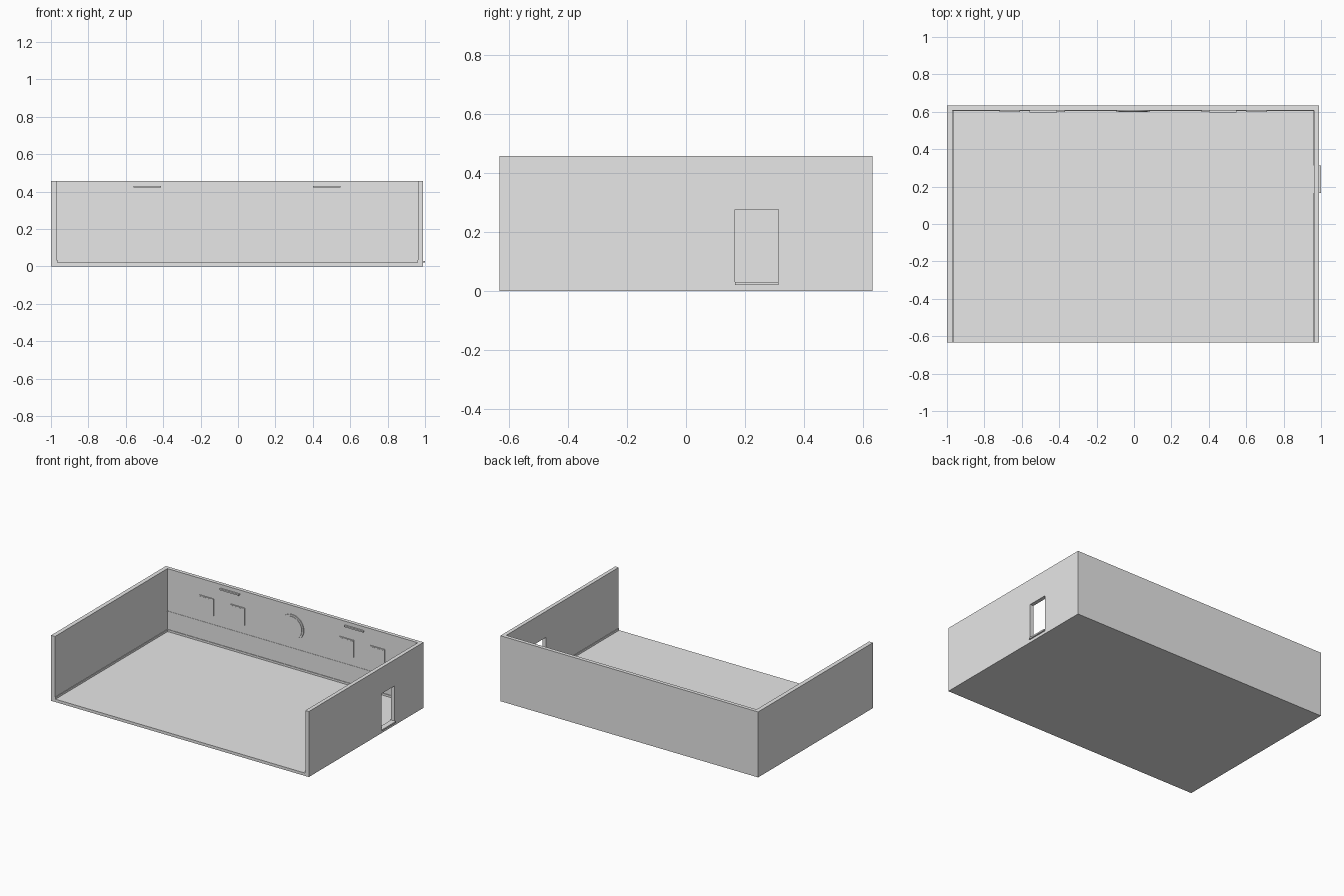
import bpy
import math

old = bpy.data.objects.get("Cube")
if old:
    bpy.data.objects.remove(old, do_unlink=True)

grey = bpy.data.materials.new("light_grey")
grey.use_nodes = True
grey.diffuse_color = (0.8, 0.8, 0.8, 1)
grey.node_tree.nodes["Principled BSDF"].inputs["Base Color"].default_value = (0.8, 0.8, 0.8, 1)


def box(name, x, y, z):
    """Box spanning the given (low, high) ranges."""
    spans = (x, y, z)
    bpy.ops.mesh.primitive_cube_add(size=1, location=[sum(s) / 2 for s in spans])
    ob = bpy.context.object
    ob.name = name
    ob.scale = [s[1] - s[0] for s in spans]
    bpy.ops.object.transform_apply(location=False, rotation=False, scale=True)
    ob.data.materials.append(grey)
    return ob


def disc(name, radius, y, x, z):
    """Wall disc whose axis runs along y."""
    bpy.ops.mesh.primitive_cylinder_add(vertices=32, radius=radius, depth=y[1] - y[0],
                                        location=(x, sum(y) / 2, z),
                                        rotation=(math.pi / 2, 0, 0))
    ob = bpy.context.object
    ob.name = name
    ob.data.materials.append(grey)
    bpy.ops.object.shade_smooth_by_angle()
    return ob


def cut(target, cutter):
    cutter.hide_render = True
    mod = target.modifiers.new("cut", 'BOOLEAN')
    mod.operation = 'DIFFERENCE'
    mod.solver = 'EXACT'
    mod.object = cutter
    bpy.context.view_layer.objects.active = target
    bpy.ops.object.modifier_apply(modifier=mod.name)
    bpy.data.objects.remove(cutter, do_unlink=True)


HALF_Y, TOP, FLOOR = 0.633, 0.457, 0.02
LEFT, RIGHT, BACK = -0.97, 0.963, 0.607
MID = -0.005
DOOR_Y = (0.166, 0.313)

# Room shell: floor, two side walls and back wall, open at the front and top
room = box("room_shell", (-1, 0.99), (-HALF_Y, HALF_Y), (0, TOP))
cut(room, box("room_cavity", (LEFT, RIGHT), (-1, BACK), (FLOOR, 1)))
cut(room, box("doorway_cutter", (0.9, 1.1), DOOR_Y, (FLOOR, 0.275)))

# Door threshold, slightly proud of the outer wall
box("door_threshold", (RIGHT, 1.0), DOOR_Y, (FLOOR, 0.03))

# Skirting boards, split around the doorway
SKIRT = (FLOOR, 0.034)
box("skirting_back", (LEFT, RIGHT), (BACK - 0.004, BACK), SKIRT)
box("skirting_left", (LEFT, LEFT + 0.004), (-HALF_Y, BACK), SKIRT)
for name, span in (("front", (-HALF_Y, DOOR_Y[0])), ("rear", (DOOR_Y[1], BACK))):
    box("skirting_right_" + name, (RIGHT - 0.004, RIGHT), span, SKIRT)

# Slim rail along the back wall
box("wall_rail", (LEFT, RIGHT), (BACK - 0.002, BACK), (0.158, 0.162))

# Framed panels and light bars, mirrored about the middle of the back wall
for side, s in (("left", 1), ("right", -1)):
    for place, off in (("outer", 0.66), ("inner", 0.42)):
        x = MID + s * off
        box(f"panel_frame_{place}_{side}", (x - 0.055, x + 0.055), (BACK - 0.007, BACK), (0.222, 0.342))
        box(f"panel_face_{place}_{side}", (x - 0.049, x + 0.049), (BACK - 0.008, BACK - 0.005), (0.228, 0.336))
    x = MID + s * 0.48
    box(f"light_bar_{side}", (x - 0.074, x + 0.074), (BACK - 0.012, BACK), (0.421, 0.431))

# Round wall plaque with a raised face
disc("round_plaque", 0.09, (BACK - 0.006, BACK), MID, 0.306)
disc("round_plaque_face", 0.078, (BACK - 0.009, BACK - 0.005), MID, 0.306)
